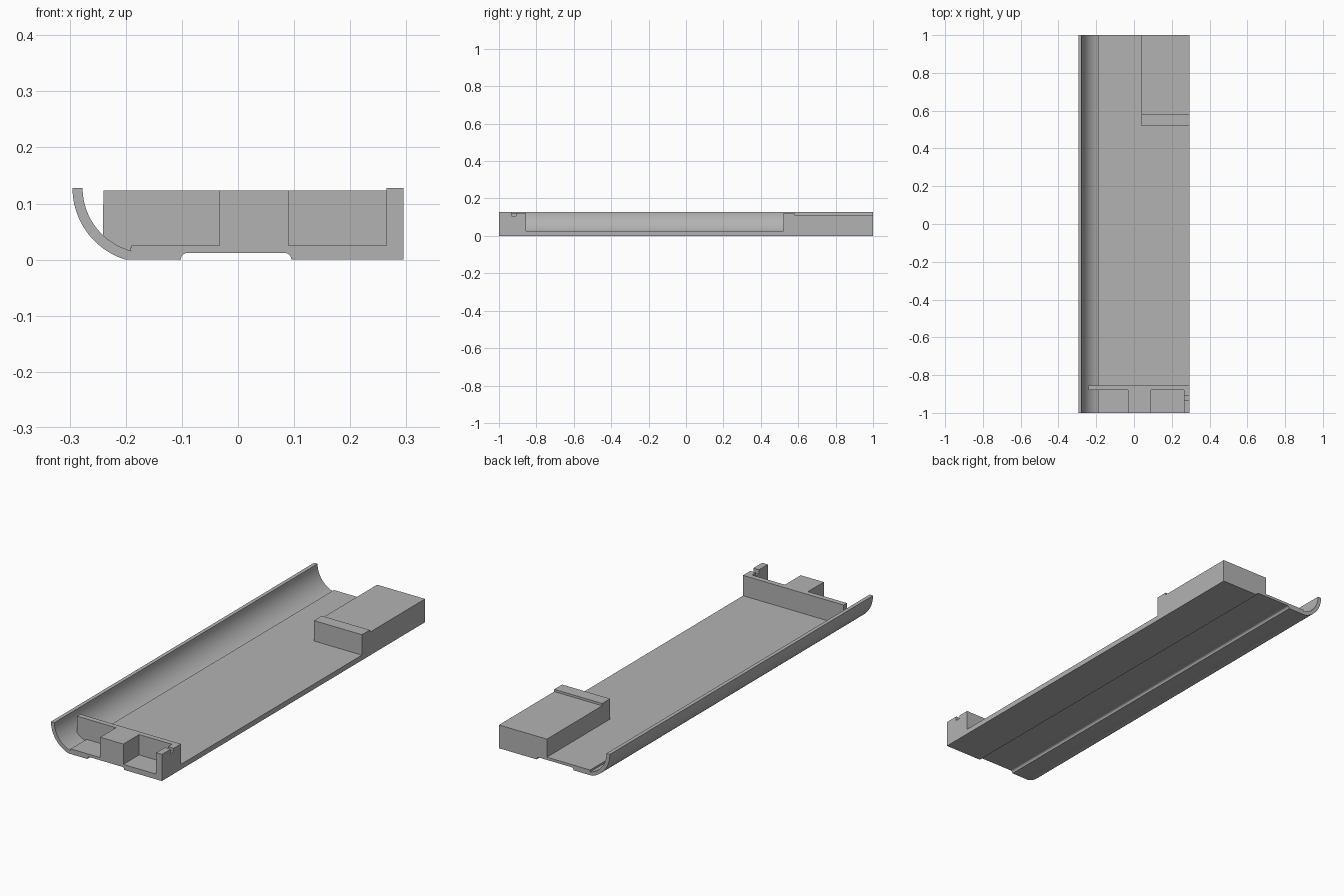
import bpy, bmesh, math

cube = bpy.data.objects.get("Cube")
if cube:
    bpy.data.objects.remove(cube, do_unlink=True)

grey = bpy.data.materials.new("plain grey")
grey.use_nodes = True
tone = (0.45, 0.45, 0.45, 1)
grey.diffuse_color = tone
grey.node_tree.nodes["Principled BSDF"].inputs["Base Color"].default_value = tone


def extrude(name, profile, axis, start, end):
    """Extrude an (x, z) profile along y, or a (y, z) profile along x."""
    def place(p, t):
        return (p[0], t, p[1]) if axis == "y" else (t, p[0], p[1])
    bm = bmesh.new()
    face = bm.faces.new([bm.verts.new(place(p, start)) for p in profile])
    moved = bmesh.ops.extrude_face_region(bm, geom=[face])["geom"]
    shift = place((0, 0), end - start)
    bmesh.ops.translate(bm, vec=shift, verts=[g for g in moved if isinstance(g, bmesh.types.BMVert)])
    bmesh.ops.recalc_face_normals(bm, faces=bm.faces)
    mesh = bpy.data.meshes.new(name)
    bm.to_mesh(mesh)
    bm.free()
    mesh.materials.append(grey)
    obj = bpy.data.objects.new(name, mesh)
    bpy.context.collection.objects.link(obj)
    return obj


def arc(cx, cz, r, a0, a1, n):
    angles = [math.radians(a0 + (a1 - a0) * i / n) for i in range(n + 1)]
    return [(cx + r * math.cos(a), cz + r * math.sin(a)) for a in angles]


RIGHT, FLOOR, LIP, WALL = 0.295, 0.025, 0.128, 0.123
CX, OUTER, INNER = -0.161, 0.134, 0.116
POST = 0.265

# Tray: flat floor, curved side lip and a round-cornered groove underneath
floor_profile = (
    arc(CX, LIP, OUTER, 180, 253, 24)
    + [(-0.199, 0), (-0.102, 0)]
    + arc(-0.09, 0, 0.012, 180, 90, 6)
    + arc(0.083, 0, 0.012, 90, 0, 6)
    + [(RIGHT, 0), (RIGHT, FLOOR), (-0.19, FLOOR)]
    + arc(CX, LIP, INNER, 255.5, 180, 24)
)
tray = extrude("tray", floor_profile, "y", -1, 1)
bpy.context.view_layer.objects.active = tray
tray.select_set(True)
bpy.ops.object.shade_smooth_by_angle(angle=math.radians(25))

# Front cross wall, its left edge following the curved lip
wall_profile = arc(CX, LIP, INNER + 0.004, 228.5, 255.5, 10) + [
    (-0.19, FLOOR), (POST, FLOOR), (POST, WALL), (-0.24, WALL)]
extrude("front_wall", wall_profile, "y", -0.88, -0.855)

# Block in the middle of the front end
extrude("front_block", [(-0.033, FLOOR), (0.09, FLOOR), (0.09, WALL), (-0.033, WALL)],
        "y", -1, -0.88)

# Notched post at the front corner
extrude("corner_post", [(-1, FLOOR), (-0.855, FLOOR), (-0.855, WALL), (-0.91, WALL),
                        (-0.91, 0.107), (-0.933, 0.107), (-0.933, LIP), (-1, LIP)],
        "x", POST, RIGHT)

# Rear block with a raised ridge along its front edge
extrude("rear_block", [(0.52, FLOOR), (1, FLOOR), (1, 0.112), (0.58, 0.112),
                       (0.58, WALL), (0.52, WALL)], "x", 0.04, RIGHT)
